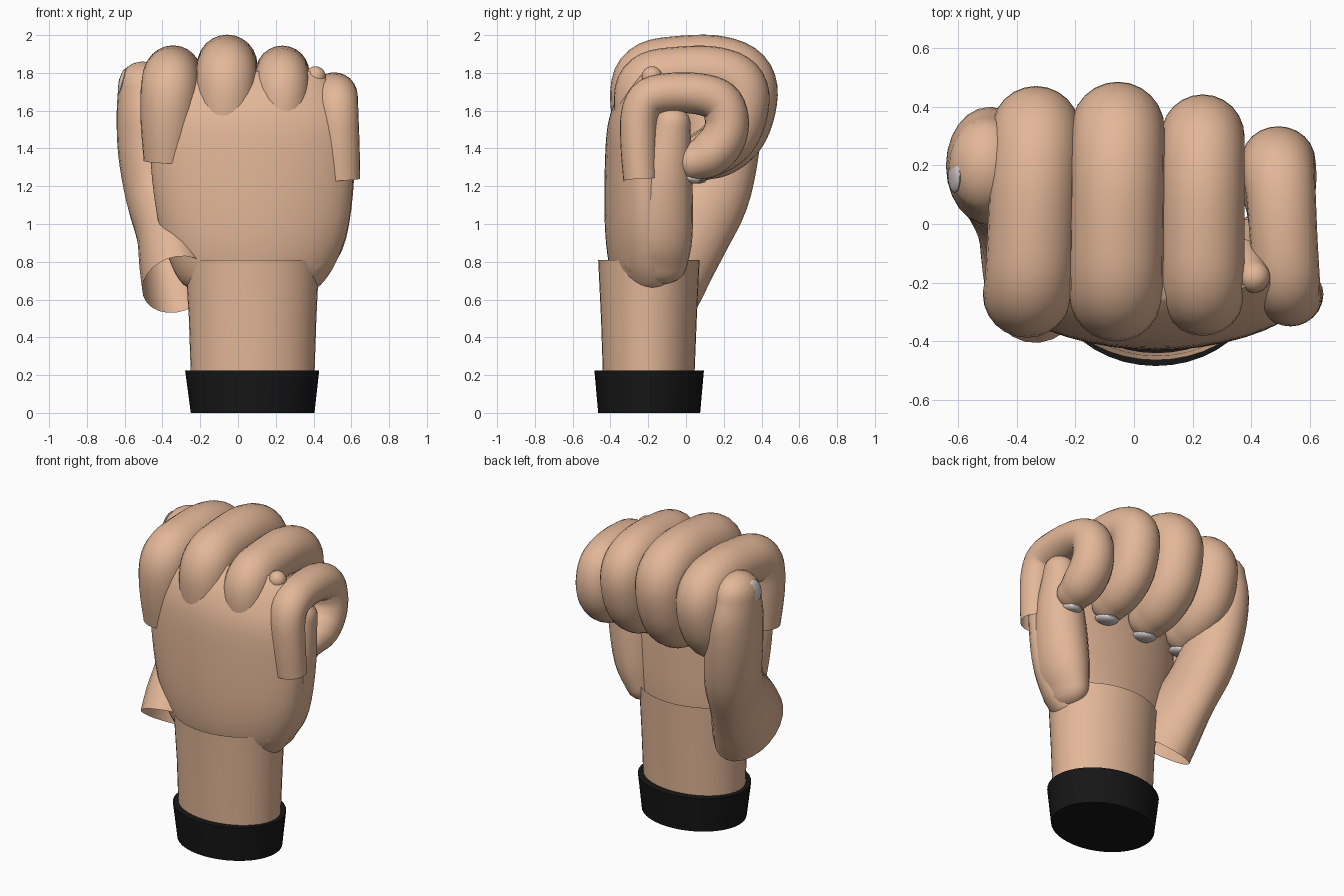
import bpy, bmesh, math
from mathutils import Vector, Matrix

if "Cube" in bpy.data.objects:
    bpy.data.objects.remove(bpy.data.objects["Cube"])


def material(name, rgb):
    m = bpy.data.materials.new(name)
    m.diffuse_color = (*rgb, 1)
    m.use_nodes = True
    m.node_tree.nodes["Principled BSDF"].inputs["Base Color"].default_value = m.diffuse_color
    return m


SKIN = material("skin", (0.77, 0.475, 0.315))
NAIL = material("nail", (0.72, 0.64, 0.62))
BLACK = material("black_cuff", (0.008, 0.008, 0.008))


def finish(name, bm, mat, angle=50):
    bmesh.ops.recalc_face_normals(bm, faces=bm.faces)
    me = bpy.data.meshes.new(name)
    bm.to_mesh(me)
    bm.free()
    me.materials.append(mat)
    ob = bpy.data.objects.new(name, me)
    bpy.context.collection.objects.link(ob)
    bpy.ops.object.select_all(action='DESELECT')
    ob.select_set(True)
    bpy.context.view_layer.objects.active = ob
    bpy.ops.object.shade_smooth_by_angle(angle=math.radians(angle))
    return ob


def skin_rings(name, rings, mat, cap_start=False, cap_end=False):
    bm = bmesh.new()
    loops = [[bm.verts.new(p) for p in ring] for ring in rings]
    n = len(loops[0])
    for a, b in zip(loops, loops[1:]):
        for i in range(n):
            j = (i + 1) % n
            bm.faces.new((a[i], a[j], b[j], b[i]))
    if cap_start:
        bm.faces.new(loops[0])
    if cap_end:
        bm.faces.new(loops[-1])
    return finish(name, bm, mat)


def smooth_path(pts, steps=4):
    """Catmull-Rom interpolation through control points of any dimension."""
    pts = [Vector(p) for p in pts]
    ext = [2 * pts[0] - pts[1]] + pts + [2 * pts[-1] - pts[-2]]
    out = []
    for i in range(len(pts) - 1):
        a, b, c, d = ext[i:i + 4]
        for k in range(steps):
            t = k / steps
            out.append(0.5 * (2 * b + (c - a) * t + (2 * a - 5 * b + 4 * c - d) * t * t
                              + (3 * b - a - 3 * c + d) * t ** 3))
    return out + [pts[-1]]


def tube(name, pts, mat=SKIN, round_start=False, sides=24):
    """Tube through (x, y, z, width radius, depth radius), with a domed far end."""
    path = smooth_path(pts)
    frames = []
    for i, p in enumerate(path):
        t = Vector((path[min(i + 1, len(path) - 1)] - path[max(i - 1, 0)])[:3])
        frames.append((Vector(p[:3]), t.normalized(), p[3], p[4]))

    def dome(frame, sign):
        c, t, ru, rv = frame
        reach = min(ru, rv)
        angles = [math.radians(a) for a in (18, 36, 54, 70, 84)]
        return [(c + sign * t * reach * math.sin(a), t, ru * math.cos(a), rv * math.cos(a))
                for a in angles]

    end = dome(frames[-1], 1)
    start = dome(frames[0], -1)[::-1] if round_start else []
    rings = []
    for c, t, ru, rv in start + frames + end:
        u = (Vector((1, 0, 0)) - t * t.x).normalized()
        v = t.cross(u)
        rings.append([c + u * ru * math.cos(2 * math.pi * k / sides)
                      + v * rv * math.sin(2 * math.pi * k / sides) for k in range(sides)])
    return skin_rings(name, rings, mat, round_start, True)


def loft(name, sections, mat, caps, power=2.0, sides=40):
    """Stack of superellipses given as (z, x min, x max, y min, y max)."""
    def sp(v):
        return math.copysign(abs(v) ** (2 / power), v)
    rings = []
    for z, x0, x1, y0, y1 in sections:
        ang = [2 * math.pi * k / sides for k in range(sides)]
        rings.append([Vector(((x0 + x1) / 2 + (x1 - x0) / 2 * sp(math.cos(a)),
                              (y0 + y1) / 2 + (y1 - y0) / 2 * sp(math.sin(a)), z)) for a in ang])
    return skin_rings(name, rings, mat, *caps)


def nail(name, loc, normal, size):
    bm = bmesh.new()
    rot = Vector(normal).to_track_quat('Z', 'Y').to_matrix().to_4x4()
    bmesh.ops.create_uvsphere(bm, u_segments=16, v_segments=8, radius=1,
                              matrix=Matrix.Translation(loc) @ rot @ Matrix.Diagonal((*size, 1)))
    finish(name, bm, NAIL)


# Cuff and wrist
loft("cuff", [(0, -0.25, 0.405, -0.465, 0.075), (0.225, -0.28, 0.43, -0.485, 0.095)],
     BLACK, (True, True))
loft("wrist", [(0.2, -0.25, 0.405, -0.44, 0.045), (0.5, -0.26, 0.415, -0.45, 0.057),
               (0.81, -0.28, 0.43, -0.465, 0.072)], SKIN, (False, False))

# Palm with the padded outer edge
palm = smooth_path([(0.63, -0.18, 0.36, -0.32, -0.04), (0.68, -0.29, 0.44, -0.37, 0.0),
                    (0.8, -0.36, 0.52, -0.41, 0.01), (1.0, -0.42, 0.585, -0.43, 0.01),
                    (1.3, -0.46, 0.61, -0.43, 0.0), (1.52, -0.45, 0.59, -0.415, -0.03),
                    (1.66, -0.42, 0.53, -0.37, -0.05), (1.75, -0.36, 0.48, -0.31, -0.08),
                    (1.81, -0.28, 0.43, -0.25, -0.12)])
loft("palm", palm, SKIN, (True, True), power=1.88)
tube("palm_edge", [(0.385, -0.165, 0.79, 0.11, 0.17), (0.43, -0.145, 0.95, 0.145, 0.18),
                   (0.47, -0.12, 1.25, 0.145, 0.155), (0.51, -0.075, 1.53, 0.095, 0.1)],
     round_start=True)
tube("knuckle", [(0.37, -0.15, 1.66, 0.1, 0.1), (0.41, -0.18, 1.78, 0.055, 0.055)])

# Three large curled fingers share one side profile (y, z, relative radius)
CURL = [(-0.225, 1.33, 0.80), (-0.24, 1.55, 0.95), (-0.238, 1.73, 1), (-0.18, 1.81, 1),
        (-0.04, 1.835, 1), (0.14, 1.84, 1), (0.275, 1.80, 1), (0.325, 1.715, 1),
        (0.31, 1.58, 0.98), (0.26, 1.47, 0.96), (0.17, 1.395, 0.92), (0.08, 1.355, 0.80)]
#            name    base x  tip x  radius  depth  height  y shift
FINGERS = [("index", -0.378, -0.335, 0.152, 0.98, 0.905, 0.0),
           ("middle", -0.065, -0.055, 0.16, 1.0, 1.0, 0.0),
           ("ring", 0.235, 0.235, 0.143, 0.95, 0.92, -0.01)]
for name, xa, xb, r, depth, height, dy in FINGERS:
    pts = []
    for i, (y, z, k) in enumerate(CURL):
        x = xa + (xb - xa) * min(1, i / 6)
        pts.append((x, y * depth + dy, 1.33 + (z - 1.33) * height, r * k, r * k))
    tube(name + "_finger", pts)
    nail(name + "_nail", (xb, 0.03, pts[-1][2] - r * 0.66), (0, -0.25, -1), (0.068, 0.08, 0.03))

# Little finger
LITTLE = [(-0.24, 1.235, 0.092), (-0.25, 1.42, 0.097), (-0.245, 1.58, 0.1),
          (-0.19, 1.67, 0.106), (-0.05, 1.695, 0.107), (0.10, 1.683, 0.11),
          (0.19, 1.635, 0.115), (0.217, 1.53, 0.117), (0.185, 1.43, 0.12),
          (0.115, 1.362, 0.118), (0.04, 1.33, 0.1)]
tube("little_finger", [(0.548 - 0.055 * min(1, i / 6), y, z, min(r * 1.08, r + 0.01), r)
                       for i, (y, z, r) in enumerate(LITTLE)])
nail("little_nail", (0.493, 0.01, 1.247), (0, -0.25, -1), (0.06, 0.075, 0.028))

# Thumb, open at its base and resting on the side of the index finger
tube("thumb", [(-0.325, -0.18, 0.68, 0.185, 0.27), (-0.35, -0.10, 0.80, 0.175, 0.255),
               (-0.39, 0.02, 0.96, 0.15, 0.22), (-0.435, 0.135, 1.15, 0.16, 0.20),
               (-0.475, 0.185, 1.38, 0.16, 0.20), (-0.495, 0.20, 1.58, 0.148, 0.20),
               (-0.505, 0.20, 1.73, 0.13, 0.165)])
nail("thumb_nail", (-0.612, 0.17, 1.755), (-1, 0, 0.25), (0.065, 0.07, 0.018))
